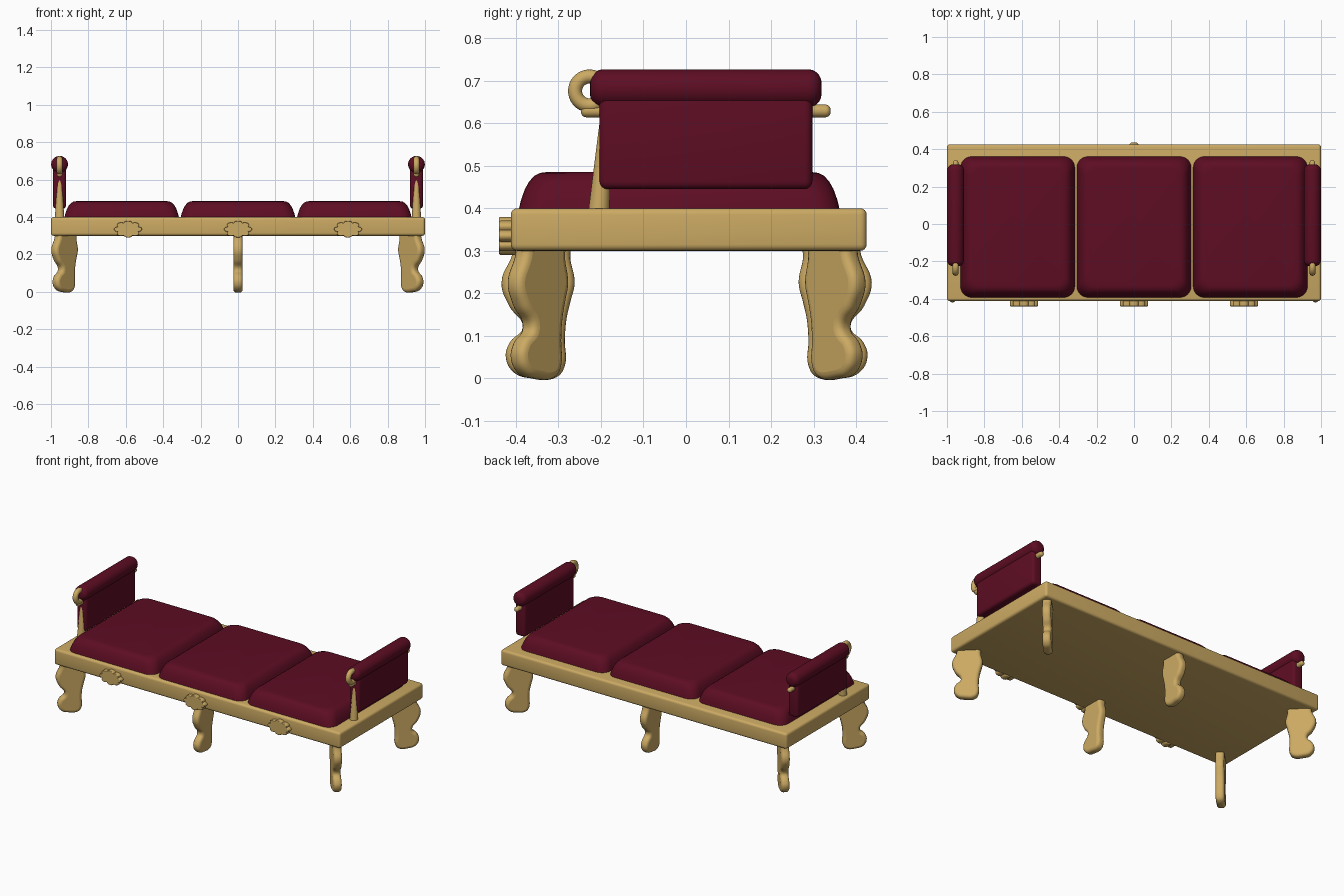
import bpy, bmesh, math
from mathutils import Matrix, Vector

if "Cube" in bpy.data.objects:
    bpy.data.objects.remove(bpy.data.objects["Cube"])


def material(name, rgb):
    m = bpy.data.materials.new(name)
    m.use_nodes = True
    m.diffuse_color = (*rgb, 1)
    node = next(n for n in m.node_tree.nodes if n.type == 'BSDF_PRINCIPLED')
    node.inputs["Base Color"].default_value = (*rgb, 1)
    return m


GOLD = material("gold wood", (0.60, 0.40, 0.125))
RED = material("burgundy fabric", (0.11, 0.004, 0.017))


def add_mesh(name, mesh, mat, matrix=None, angle=40):
    mesh.name = name
    if matrix:
        mesh.transform(matrix)
    mesh.materials.clear()
    mesh.materials.append(mat)
    mesh.shade_smooth()
    mesh.set_sharp_from_angle(angle=math.radians(angle))
    obj = bpy.data.objects.new(name, mesh)
    bpy.context.collection.objects.link(obj)
    return obj


def from_bmesh(name, bm, mat, angle=40):
    bmesh.ops.recalc_face_normals(bm, faces=bm.faces)
    mesh = bpy.data.meshes.new(name)
    bm.to_mesh(mesh)
    bm.free()
    return add_mesh(name, mesh, mat, angle=angle)


def rounded_box(name, lo, hi, radius, mat):
    lo, hi = Vector(lo), Vector(hi)
    bm = bmesh.new()
    bmesh.ops.create_cube(bm, size=1)
    bmesh.ops.scale(bm, vec=hi - lo, verts=bm.verts)
    bmesh.ops.translate(bm, vec=(lo + hi) / 2, verts=bm.verts)
    bmesh.ops.bevel(bm, geom=bm.edges[:], offset=radius, segments=4,
                    profile=0.5, affect='EDGES')
    return from_bmesh(name, bm, mat)


def rod(name, a, b, r1, r2, bevel, mat):
    """Round bar from a to b with softened ends."""
    a, b = Vector(a), Vector(b)
    bm = bmesh.new()
    bmesh.ops.create_cone(bm, cap_ends=True, segments=32, radius1=r1,
                          radius2=r2, depth=(b - a).length)
    if bevel:
        rims = [e for e in bm.edges if any(len(f.verts) > 4 for f in e.link_faces)]
        bmesh.ops.bevel(bm, geom=rims, offset=bevel, segments=5,
                        profile=0.5, affect='EDGES')
    turn = (b - a).to_track_quat('Z', 'Y').to_matrix().to_4x4()
    bm.transform(Matrix.Translation((a + b) / 2) @ turn)
    return from_bmesh(name, bm, mat)


def slab_mesh(points, half, bevel, smooth):
    """Filled outline, extruded with rounded rims, as a mesh."""
    curve = bpy.data.curves.new("outline", 'CURVE')
    curve.dimensions = '2D'
    curve.fill_mode = 'BOTH'
    curve.extrude, curve.bevel_depth = half - bevel, bevel
    curve.offset = -bevel
    curve.bevel_resolution = 3
    curve.resolution_u = 6
    spline = curve.splines.new('BEZIER')
    spline.bezier_points.add(len(points) - 1)
    for bp, p in zip(spline.bezier_points, points):
        bp.co = (*p, 0)
        bp.handle_left_type = bp.handle_right_type = 'AUTO' if smooth else 'VECTOR'
    spline.use_cyclic_u = True
    helper = bpy.data.objects.new("outline", curve)
    bpy.context.collection.objects.link(helper)
    bpy.context.view_layer.update()
    graph = bpy.context.evaluated_depsgraph_get()
    mesh = bpy.data.meshes.new_from_object(helper.evaluated_get(graph))
    bpy.data.objects.remove(helper)
    return mesh


# Base frame
rounded_box("bed_frame", (-1, -0.412, 0.3), (1, 0.425, 0.4), 0.015, GOLD)

# Cabriole legs: one flat outline, turned outward at corners and at mid span
leg_outline = [(0.05, 0.34), (0.06, 0.29), (0.085, 0.225), (0.067, 0.17),
               (0.035, 0.12), (0.065, 0.085), (0.075, 0.05), (0.055, 0.013),
               (0.015, 0), (-0.045, 0.003), (-0.064, 0.03), (-0.064, 0.09),
               (-0.068, 0.14), (-0.077, 0.18), (-0.087, 0.225),
               (-0.077, 0.28), (-0.072, 0.34)]
stand_up = Matrix.Rotation(math.pi / 2, 4, 'X')
leg_mesh = slab_mesh(leg_outline, 0.025, 0.018, True)
for side, end in ((1, "back"), (-1, "front")):
    for sx, place in ((-1, "right"), (0, "middle"), (1, "left")):
        heading = math.atan2(side, sx)
        spot = Matrix.Translation((0.928 * sx, 0.352 * side + 0.003 * (side < 0), 0))
        add_mesh(f"{end}_{place}_leg", leg_mesh.copy(), GOLD,
                 spot @ Matrix.Rotation(heading, 4, 'Z') @ stand_up)
bpy.data.meshes.remove(leg_mesh)

# Carved flowers on the front rail
petals, steps = 8, 64
flower = []
for i in range(steps):
    t = 2 * math.pi * i / steps
    r = 0.8 + 0.2 * abs(math.cos(petals * t / 2)) ** 0.7
    flower.append((0.075 * r * math.cos(t), 0.045 * r * math.sin(t)))
flower_mesh = slab_mesh(flower, 0.02, 0.004, False)
for x, place in ((-0.588, "right"), (0, "middle"), (0.588, "left")):
    add_mesh(f"{place}_flower", flower_mesh.copy(), GOLD,
             Matrix.Translation((x, -0.42, 0.335)) @ stand_up)
bpy.data.meshes.remove(flower_mesh)


# Seat cushions: stacked rounded rectangles drawn in toward the top
def cushion(name, x0, x1, y0, y1):
    bm = bmesh.new()
    rings = []
    for z, inset in ((0.395, 0), (0.42, 0.006), (0.445, 0.015), (0.463, 0.025),
                     (0.476, 0.037), (0.483, 0.05), (0.485, 0.065)):
        ring, radius = [], 0.06
        cx, cy = (x0 + x1) / 2, (y0 + y1) / 2
        hx, hy = (x1 - x0) / 2 - inset - radius, (y1 - y0) / 2 - inset - radius
        for k, (sx, sy) in enumerate(((1, 1), (-1, 1), (-1, -1), (1, -1))):
            for j in range(7):
                a = math.pi / 2 * (k + j / 6)
                ring.append(bm.verts.new((cx + sx * hx + radius * math.cos(a),
                                          cy + sy * hy + radius * math.sin(a), z)))
        rings.append(ring)
    for low, high in zip(rings, rings[1:]):
        for i in range(len(low)):
            j = (i + 1) % len(low)
            bm.faces.new((low[i], low[j], high[j], high[i]))
    bm.faces.new(rings[0])
    bm.faces.new(rings[-1])
    from_bmesh(name, bm, RED)


for i, place in enumerate(("right", "middle", "left")):
    x = 0.622 * (i - 1)
    cushion(f"{place}_cushion", x - 0.307, x + 0.307, -0.394, 0.362)

# Padded arms with a roll on top, a rail, a front post and a scroll ring
for s, place in ((-1, "right"), (1, "left")):
    x = 0.954 * s
    rounded_box(f"{place}_arm_panel", (x - 0.035, -0.204, 0.445),
                (x + 0.035, 0.297, 0.67), 0.018, RED)
    rod(f"{place}_arm_roll", (x, -0.226, 0.682), (x, 0.319, 0.682),
        0.045, 0.045, 0.032, RED)
    rod(f"{place}_arm_rail", (x, -0.247, 0.629), (x, 0.34, 0.629),
        0.015, 0.015, 0.012, GOLD)
    rod(f"{place}_arm_post", (x, -0.205, 0.39), (x, -0.188, 0.62),
        0.025, 0.013, 0, GOLD)
    bpy.ops.mesh.primitive_torus_add(
        major_radius=0.034, minor_radius=0.0165, major_segments=36,
        minor_segments=14, location=(x, -0.227, 0.676),
        rotation=(0, math.pi / 2, 0))
    ring = bpy.context.object
    ring.name = f"{place}_scroll_ring"
    ring.data.materials.append(GOLD)
    ring.data.shade_smooth()
